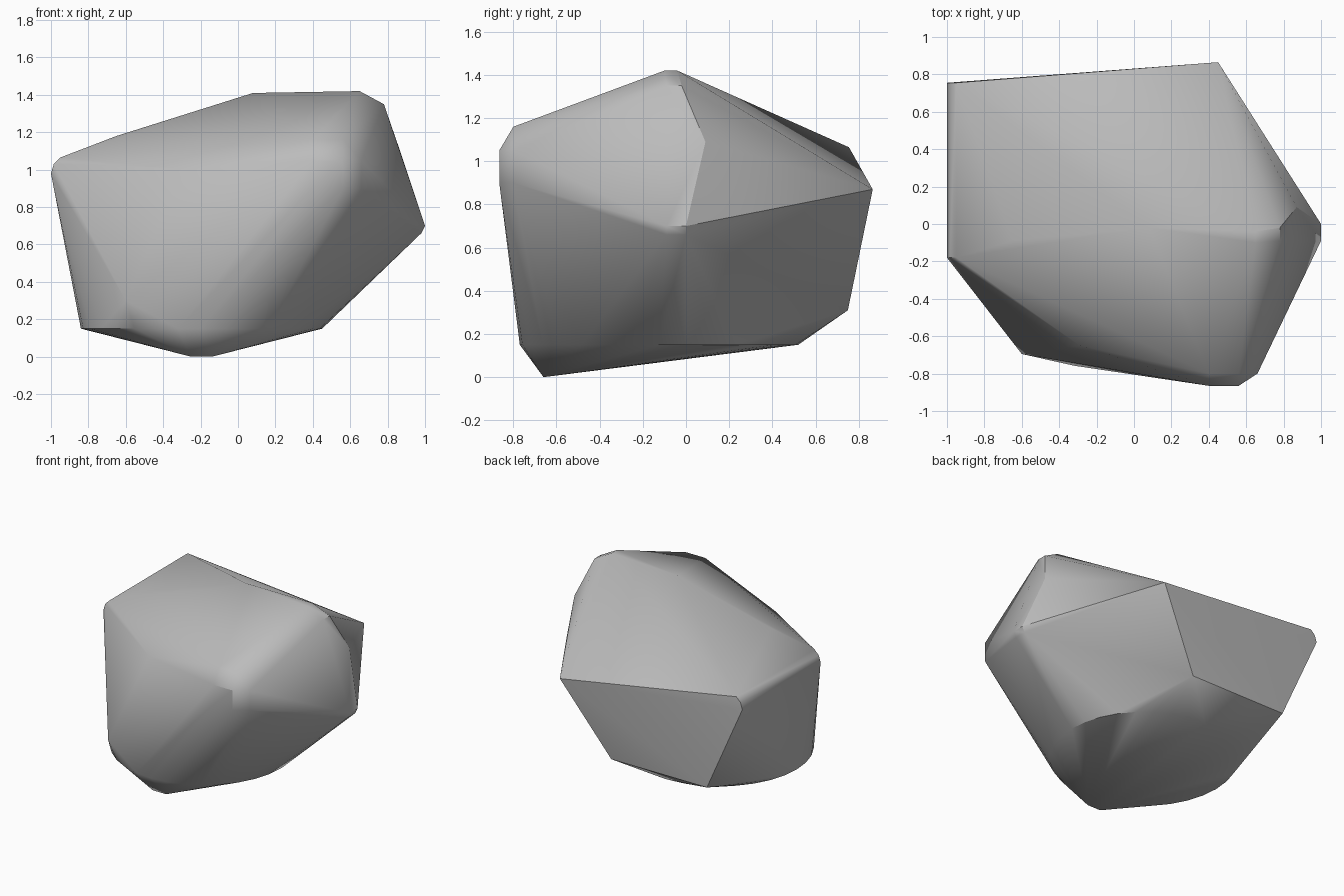
import bpy
import bmesh
from math import cos, sin, tau, radians

default_cube = bpy.data.objects.get("Cube")
if default_cube:
    bpy.data.objects.remove(default_cube, do_unlink=True)


def make_material(name, colour):
    material = bpy.data.materials.new(name)
    material.use_nodes = True
    material.diffuse_color = colour
    shader = material.node_tree.nodes["Principled BSDF"]
    shader.inputs["Base Color"].default_value = colour
    shader.inputs["Roughness"].default_value = 0.8
    return material


def ring(centre_x, centre_y, radius, height, sides):
    """Points of a level circle."""
    return [(centre_x + radius * cos(tau * i / sides),
             centre_y + radius * sin(tau * i / sides), height)
            for i in range(sides)]


def edge_along_x(x_values, y, z):
    return [(x, y, z) for x in x_values]


def edge_along_y(x, y_values, z):
    return [(x, y, z) for y in y_values]


def hull_object(name, points, material):
    """Wrap the points in a convex skin with soft shallow edges."""
    mesh = bpy.data.meshes.new(name)
    bm = bmesh.new()
    for point in points:
        bm.verts.new(point)
    bmesh.ops.convex_hull(bm, input=list(bm.verts))
    loose = [v for v in bm.verts if not v.link_faces]
    bmesh.ops.delete(bm, geom=loose, context="VERTS")
    bmesh.ops.recalc_face_normals(bm, faces=list(bm.faces))
    bm.to_mesh(mesh)
    bm.free()
    mesh.materials.append(material)
    obj = bpy.data.objects.new(name, mesh)
    bpy.context.collection.objects.link(obj)
    return obj


# Rounded foot and the low point it leans on
points = ring(-0.195, -0.125, 0.645, 0.15, 32)
points += edge_along_x((-0.25, -0.14), -0.66, 0)

# Right-hand upper edge, chamfered
side_span = (-0.18, 0.755)
for x, z in ((-1, 0.98), (-0.985, 1.03), (-0.95, 1.065)):
    points += edge_along_y(x, side_span, z)

# Back wall
points += edge_along_x((-0.7, 0.1), 0.75, 0.31)
points += [(0.45, 0.865, 0.87)]

# Crest
points += [(-0.65, -0.09, 1.18), (0.08, -0.02, 1.41)]
points += edge_along_y(0.65, (-0.1, -0.04), 1.42)
points += edge_along_y(0.78, (-0.09, -0.02), 1.35)
points += [(0.87, 0.09, 1.09)]

# Blunt left-hand corner
points += edge_along_y(1, (-0.09, 0), 0.7)
points += edge_along_y(0.98, (-0.09, 0), 0.66)

# Blunt front knob
points += edge_along_x((0.4, 0.56), -0.8, 1.16)
points += edge_along_x((0.4, 0.56), -0.865, 1.05)
points += edge_along_x((0.4, 0.56), -0.865, 0.9)
points += [(0.66, -0.8, 1.05), (0.66, -0.8, 0.9)]

# Front facets
points += [(-0.29, -0.65, 1.0), (-0.6, -0.695, 0.3)]

stone = make_material("stone grey", (0.5, 0.5, 0.5, 1))
rock = hull_object("rock", points, stone)

# Soft shading across shallow edges, crisp on the steep ones
bpy.ops.object.select_all(action="DESELECT")
rock.select_set(True)
bpy.context.view_layer.objects.active = rock
bpy.ops.object.shade_smooth_by_angle(angle=radians(30))
